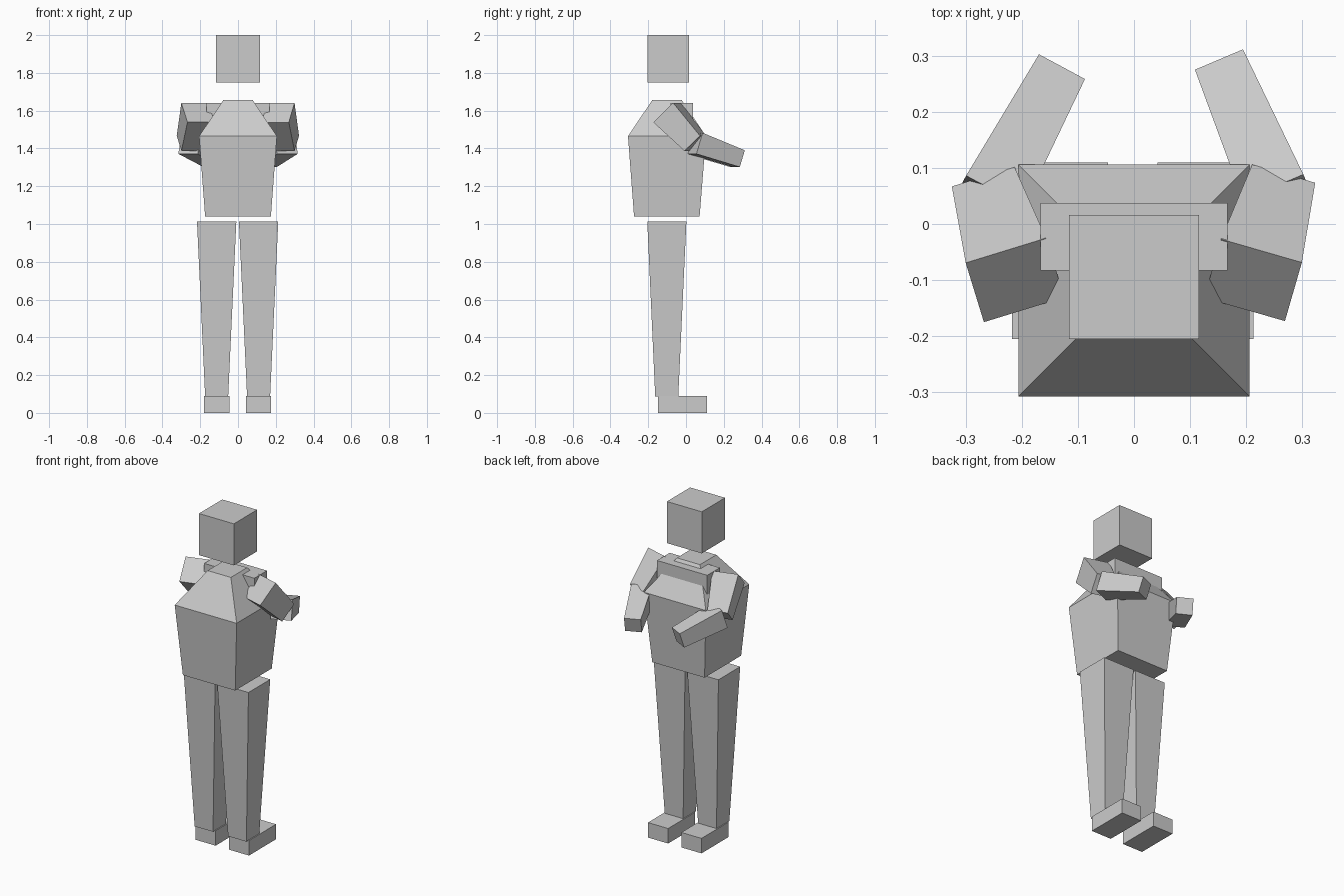
import bpy
from mathutils import Vector

if "Cube" in bpy.data.objects:
    bpy.data.objects.remove(bpy.data.objects["Cube"])

grey = bpy.data.materials.new("plain grey")
grey.diffuse_color = (0.6, 0.6, 0.6, 1)
grey.use_nodes = True
grey.node_tree.nodes["Principled BSDF"].inputs["Base Color"].default_value = grey.diffuse_color


def loft(name, rings):
    """Closed solid through a list of four-cornered rings."""
    verts = [p for ring in rings for p in ring]
    faces = [(3, 2, 1, 0)]
    for k in range(len(rings) - 1):
        b = 4 * k
        faces += [(b + i, b + (i + 1) % 4, b + 4 + (i + 1) % 4, b + 4 + i) for i in range(4)]
    last = len(verts) - 4
    faces.append((last, last + 1, last + 2, last + 3))
    mesh = bpy.data.meshes.new(name)
    mesh.from_pydata(verts, [], faces)
    mesh.materials.append(grey)
    obj = bpy.data.objects.new(name, mesh)
    bpy.context.collection.objects.link(obj)
    return obj


def rect(x0, x1, y0, y1, z):
    return [(x0, y0, z), (x1, y0, z), (x1, y1, z), (x0, y1, z)]


def box(name, x0, x1, y0, y1, z0, z1):
    return loft(name, [rect(x0, x1, y0, y1, z0), rect(x0, x1, y0, y1, z1)])


def limb(name, a, b, size_a, size_b):
    """Square tapered bar from a to b, with one pair of sides kept level."""
    a, b = Vector(a), Vector(b)
    axis = (b - a).normalized()
    u = axis.cross(Vector((0, 0, 1))).normalized()
    v = axis.cross(u)
    rings = [[c + (u * i + v * j) * s / 2 for i, j in ((-1, -1), (1, -1), (1, 1), (-1, 1))]
             for c, s in ((a, size_a), (b, size_b))]
    return loft(name, rings)


# Head and torso
box("head", -0.116, 0.116, -0.205, 0.016, 1.75, 2.0)
loft("torso", [rect(-0.174, 0.174, -0.275, 0.072, 1.04),
               rect(-0.206, 0.206, -0.307, 0.106, 1.465),
               rect(-0.077, 0.077, -0.178, -0.023, 1.657)])
box("shoulder_bar", -0.167, 0.167, -0.083, 0.037, 1.52, 1.64)

# Legs and feet
for side, cx, fx in (("left", -0.113, -0.113), ("right", 0.109, 0.109)):
    loft(side + "_leg", [rect(cx - 0.061, cx + 0.061, -0.163, -0.041, 0.088),
                         rect(cx - 0.104, cx + 0.104, -0.205, 0.002, 1.012)])
    box(side + "_foot", fx - 0.067, fx + 0.067, -0.147, 0.11, 0.0, 0.09)

# Arms bent forward at the elbow
for side, shoulder, elbow, wrist in (
        ("left", (-0.212, -0.10, 1.59), (-0.256, 0.043, 1.427), (-0.135, 0.268, 1.346)),
        ("right", (0.212, -0.10, 1.59), (0.255, 0.049, 1.427), (0.157, 0.28, 1.346))):
    limb(side + "_upper_arm", shoulder, elbow, 0.15, 0.117)
    limb(side + "_forearm", elbow, wrist, 0.117, 0.093)
